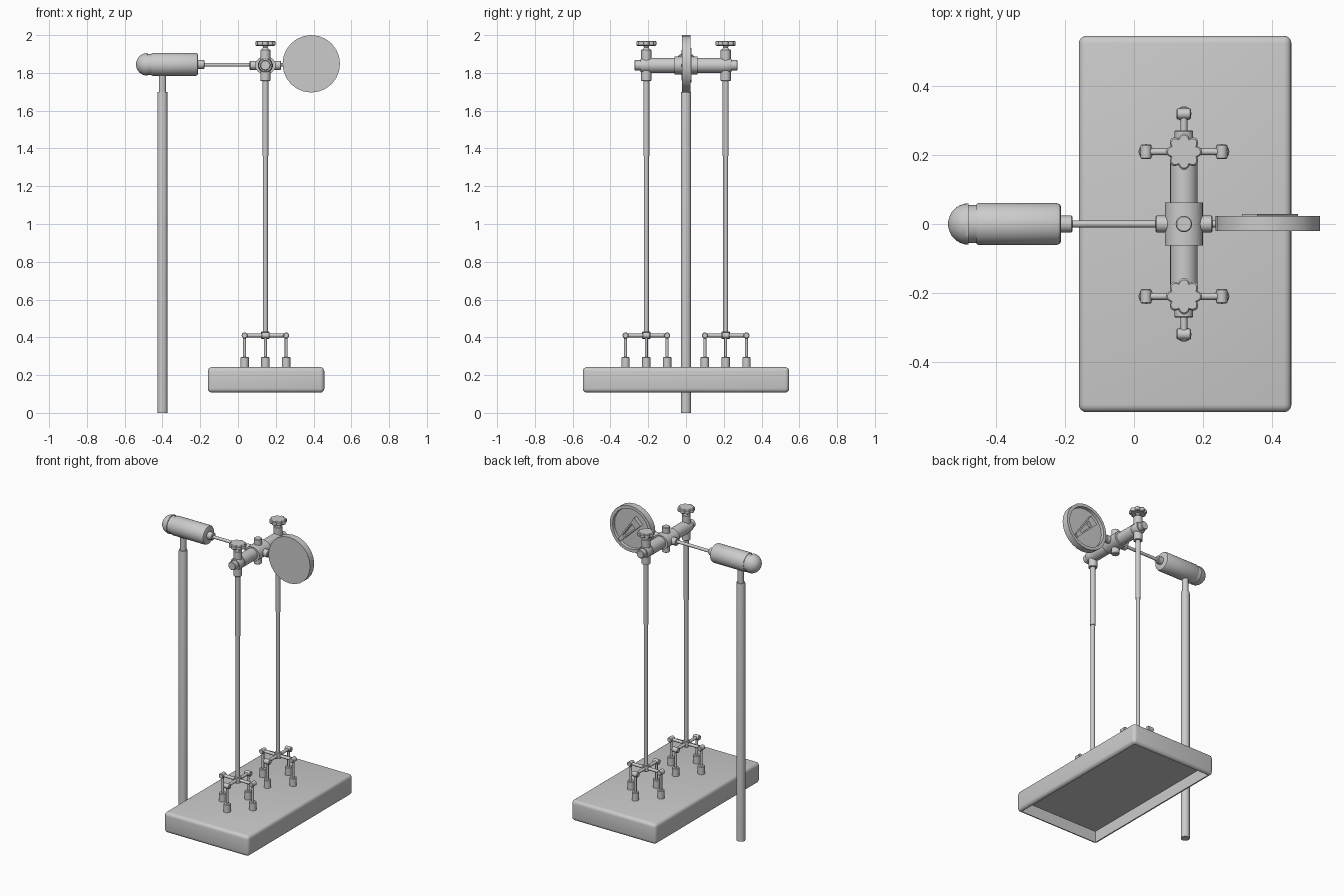
import bpy, bmesh
from math import sin, cos, pi

if "Cube" in bpy.data.objects:
    bpy.data.objects.remove(bpy.data.objects["Cube"])

HX, HY, HZ = 0.145, 0.21, 1.84      # post x, post y offset, bar height
DX, DZ = 0.388, 1.848               # disc centre


def finish(name, bm, angle=0.6):
    bmesh.ops.recalc_face_normals(bm, faces=bm.faces)
    me = bpy.data.meshes.new(name)
    bm.to_mesh(me)
    bm.free()
    ob = bpy.data.objects.new(name, me)
    bpy.context.collection.objects.link(ob)
    bpy.ops.object.select_all(action='DESELECT')
    ob.select_set(True)
    bpy.context.view_layer.objects.active = ob
    bpy.ops.object.shade_smooth_by_angle(angle=angle)
    return ob


def lathe(name, axis, loc, profile, segs=20, lobes=0, depth=0.0, squash=1.0):
    """Revolve (radius, distance) points about an axis, capped at both ends."""
    bm = bmesh.new()
    rings = []
    for r, t in profile:
        ring = []
        for i in range(segs):
            a = 2 * pi * (i + 0.5 * (segs == 8)) / segs
            q = r + depth * abs(cos(lobes * a / 2))
            u, v = q * cos(a) * squash, q * sin(a)
            p = {'X': (t, u, v), 'Y': (v, t, u), 'Z': (u, v, t)}[axis]
            ring.append(bm.verts.new([p[k] + loc[k] for k in range(3)]))
        rings.append(ring)
    for a, b in zip(rings, rings[1:]):
        for i in range(segs):
            j = (i + 1) % segs
            bm.faces.new((a[i], a[j], b[j], b[i]))
    bm.faces.new(rings[0][::-1])
    bm.faces.new(rings[-1])
    return finish(name, bm)


def rod(name, axis, loc, r, t0, t1, segs=16, bevel=0.0):
    prof = [(r, t0), (r, t1)]
    if bevel:
        prof = [(r - bevel, t0), (r, t0 + bevel), (r, t1 - bevel), (r - bevel, t1)]
    return lathe(name, axis, loc, prof, segs)


# base tray: rounded box with a shallow recess underneath
bm = bmesh.new()
bmesh.ops.create_cube(bm, size=1)
for v in bm.verts:
    v.co = (v.co.x * 0.617 + 0.1485, v.co.y * 1.093, v.co.z * 0.135 + 0.175)
bmesh.ops.bevel(bm, geom=bm.edges[:], offset=0.022, segments=4, profile=0.5, affect='EDGES')
bottom = [f for f in bm.faces if f.normal.z < -0.99 and f.calc_area() > 0.1]
res = bmesh.ops.extrude_discrete_faces(bm, faces=bottom)
for f in res['faces']:
    for v in f.verts:
        v.co.z += 0.075
rim = [e for e in bm.edges if e.is_boundary]
bmesh.ops.remove_doubles(bm, verts=bm.verts[:], dist=1e-5)
finish("base_tray", bm)

# free-standing pole with narrower neck
lathe("pole", 'Z', (-0.40, 0, 0), [(0.027, 0), (0.027, 1.69), (0.025, 1.70),
                                   (0.019, 1.70), (0.019, 1.80)], 24)

# counterweight handle with domed end
dome = [(max(0.001, 0.06 * sin(k * pi / 16)), -0.54 + 0.06 * (1 - cos(k * pi / 16)))
        for k in range(9)]
lathe("handle", 'X', (0, 0, HZ + 0.005),
      dome + [(0.06, -0.48), (0.055, -0.48), (0.055, -0.458), (0.058, -0.458),
              (0.061, -0.452), (0.061, -0.225), (0.057, -0.215), (0.05, -0.212)], 32)
rod("handle_collar", 'X', (0, 0, HZ + 0.005), 0.024, -0.215, -0.178, bevel=0.003)
rod("handle_rod", 'X', (0, 0, HZ + 0.003), 0.010, -0.18, 0.08)

# central hub with four collars and the cross bar
lathe("hub", 'Y', (HX, 0, HZ), [(0.055, -0.062), (0.055, 0.062)], 28, squash=0.86)
rod("hub_collar_horizontal", 'X', (HX, 0, HZ), 0.024, -0.083, 0.083, bevel=0.003)
rod("hub_collar_vertical", 'Z', (HX, 0, HZ), 0.024, -0.083, 0.083, bevel=0.003)
rod("cross_bar", 'Y', (HX, 0, HZ), 0.040, -0.19, 0.19, 24)

# disc with recessed back and wedge frame
rod("disc_rod", 'X', (0, 0, HZ + 0.003), 0.010, 0.21, 0.245)
lathe("disc", 'Y', (DX, 0, DZ), [(0.152, -0.02), (0.152, 0.023), (0.132, 0.023),
                                 (0.130, 0.004)], 24)
bm = bmesh.new()
outer = [(0.088, -0.085), (0.072, -0.098), (-0.075, 0.04), (-0.03, 0.085)]
cx, cz = (sum(p[k] for p in outer) / 4 for k in (0, 1))
inner = [(cx + (x - cx) * 0.55, cz + (z - cz) * 0.55) for x, z in outer]
loops = [[bm.verts.new((DX + x, y, DZ + z)) for x, z in pts]
         for pts, y in ((outer, 0.004), (outer, 0.029), (inner, 0.029), (inner, 0.004))]
for a, b in zip(loops, loops[1:] + loops[:1]):
    for i in range(4):
        j = (i + 1) % 4
        bm.faces.new((a[i], a[j], b[j], b[i]))
finish("disc_wedge_frame", bm)

# two posts with joints, knobs and four-footed bases
for side, s in (("near", -1), ("far", 1)):
    y = s * HY
    lathe(side + "_joint", 'Y', (HX, y, HZ),
          [(0.034, -0.030), (0.038, -0.018), (0.038, 0.018), (0.034, 0.030)])
    rod(side + "_joint_cap", 'Y', (HX, s * 0.252, HZ), 0.027, -0.02, 0.02, bevel=0.003)
    rod(side + "_joint_collar", 'Z', (HX, y, HZ), 0.027, -0.083, 0.083, bevel=0.003)
    lathe(side + "_knob_stem", 'Z', (HX, y, 0), [(0.020, 1.92), (0.012, 1.935), (0.020, 1.95)])
    lathe(side + "_knob", 'Z', (HX, y, 0), [(0.037, 1.943), (0.042, 1.947),
                                            (0.042, 1.965), (0.037, 1.970)],
          48, 8, 0.011)
    lathe(side + "_post", 'Z', (HX, y, 0), [(0.013, 0.42), (0.013, 1.36),
                                            (0.016, 1.36), (0.016, 1.76)])
    rod(side + "_foot_hub", 'Z', (HX, y, 0), 0.022, 0.392, 0.43, bevel=0.003)
    rod(side + "_foot_arm_x", 'X', (HX, y, 0.410), 0.010, -0.11, 0.11, 12)
    rod(side + "_foot_arm_y", 'Y', (HX, y, 0.410), 0.010, -0.11, 0.11, 12)
    for k, (dx, dy) in enumerate(((1, 0), (-1, 0), (0, 1), (0, -1))):
        p = (HX + 0.11 * dx, y + 0.11 * dy, 0)
        n = f"{side}_foot_{k + 1}_"
        rod(n + "elbow", 'Y' if dx else 'X', (p[0], p[1], 0.410), 0.016, -0.021, 0.021, 12, 0.003)
        rod(n + "leg", 'Z', p, 0.008, 0.28, 0.41, 12)
        rod(n + "cup", 'Z', p, 0.022, 0.238, 0.295, 16, 0.003)
